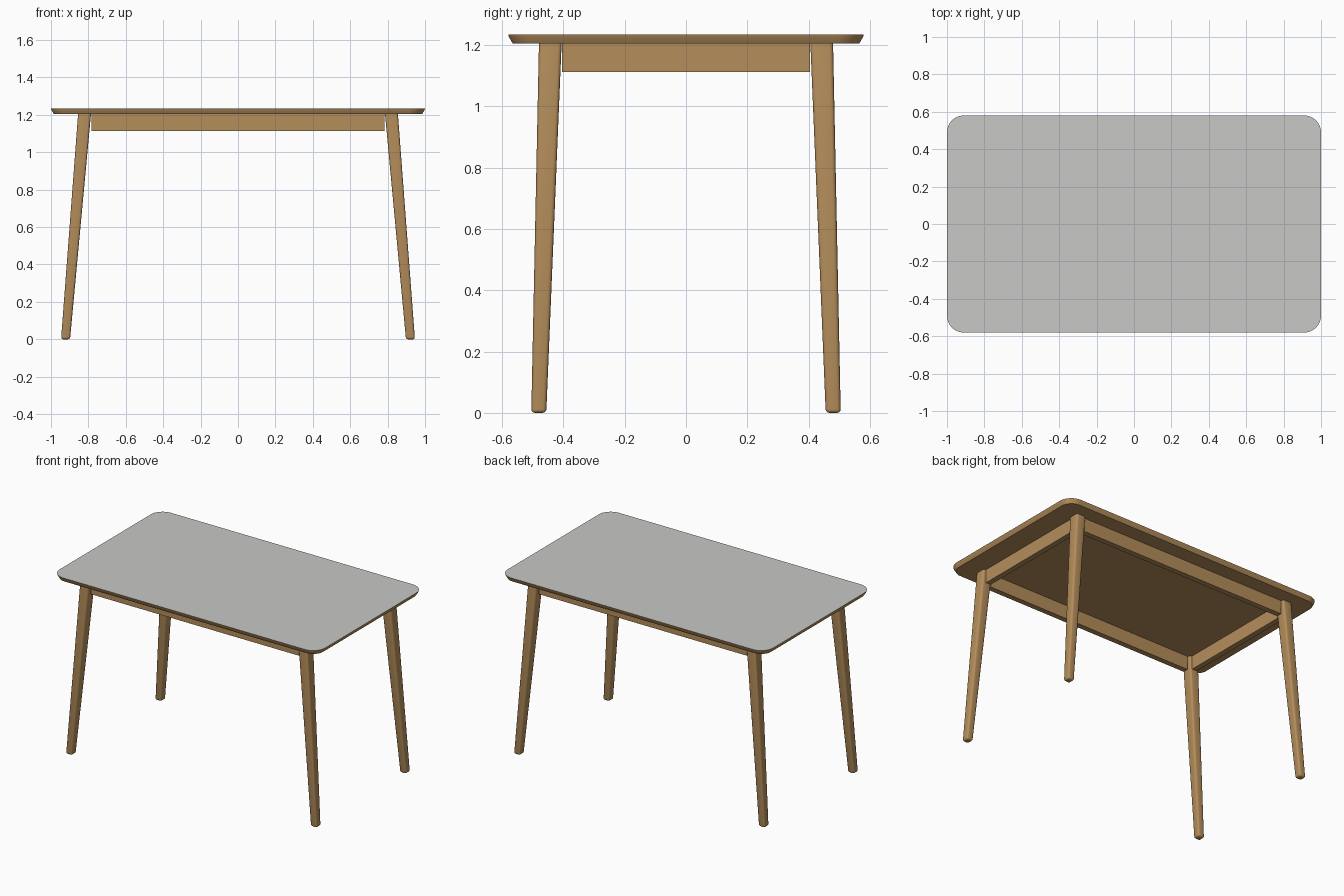
import bpy, bmesh, math

cube = bpy.data.objects.get("Cube")
if cube:
    bpy.data.objects.remove(cube, do_unlink=True)


def material(name, color):
    m = bpy.data.materials.new(name)
    m.use_nodes = True
    m.diffuse_color = (*color, 1)
    bsdf = next(n for n in m.node_tree.nodes if n.type == 'BSDF_PRINCIPLED')
    bsdf.inputs["Base Color"].default_value = (*color, 1)
    return m


wood = material("light wood", (0.46, 0.27, 0.105))
grey = material("pale grey laminate", (0.58, 0.58, 0.565))


def loft(name, rings, mats, bevel=0.0, segments=3):
    """Skin a closed solid through matching rings of points, bottom to top."""
    bm = bmesh.new()
    loops = [[bm.verts.new(p) for p in ring] for ring in rings]
    n = len(loops[0])
    for low, high in zip(loops, loops[1:]):
        for i in range(n):
            j = (i + 1) % n
            bm.faces.new((low[i], low[j], high[j], high[i]))
    bm.faces.new(loops[0][::-1])
    top = bm.faces.new(loops[-1])
    top.material_index = len(mats) - 1
    bmesh.ops.recalc_face_normals(bm, faces=bm.faces)
    if bevel:
        edges = [e for e in bm.edges if any(v not in loops[-1] for v in e.verts)]
        bmesh.ops.bevel(bm, geom=edges, offset=bevel, segments=segments,
                        profile=0.5, affect='EDGES', clamp_overlap=True)
    me = bpy.data.meshes.new(name)
    bm.to_mesh(me)
    bm.free()
    for m in mats:
        me.materials.append(m)
    ob = bpy.data.objects.new(name, me)
    bpy.context.collection.objects.link(ob)
    bpy.ops.object.select_all(action='DESELECT')
    ob.select_set(True)
    bpy.context.view_layer.objects.active = ob
    bpy.ops.object.shade_smooth_by_angle(angle=math.radians(35))
    return ob


def rectangle(x0, x1, y0, y1, z):
    return [(x0, y0, z), (x1, y0, z), (x1, y1, z), (x0, y1, z)]


def rounded(hx, hy, r, z, steps=10):
    pts = []
    for k, (sx, sy) in enumerate(((1, 1), (-1, 1), (-1, -1), (1, -1))):
        for i in range(steps + 1):
            a = math.pi / 2 * (k + i / steps)
            pts.append((sx * (hx - r) + r * math.cos(a),
                        sy * (hy - r) + r * math.sin(a), z))
    return pts


# Table top: wooden slab with an undercut edge and a grey upper face
UNDER, TOP = 1.205, 1.235
loft("table_top", [rounded(0.985, 0.565, 0.075, UNDER),
                   rounded(0.998, 0.578, 0.088, TOP - 0.008),
                   rounded(1.0, 0.58, 0.09, TOP)], [wood, grey])

# Splayed, tapered legs
for sx, side in ((1, "left"), (-1, "right")):
    for sy, end in ((-1, "front"), (1, "back")):
        foot = rectangle(sx * 0.898, sx * 0.946, sy * 0.456, sy * 0.505, 0)
        head = rectangle(sx * 0.786, sx * 0.855, sy * 0.406, sy * 0.48, UNDER)
        loft(f"{end}_{side}_leg", [foot, head], [wood], bevel=0.012)


# Apron rails between the legs
def rail(name, x0, x1, y0, y1):
    loft(name, [rectangle(x0, x1, y0, y1, 1.113),
                rectangle(x0, x1, y0, y1, UNDER)], [wood])


for s, end, side in ((-1, "front", "right"), (1, "back", "left")):
    rail(f"{end}_apron", -0.782, 0.782, s * 0.425, s * 0.462)
    rail(f"{side}_apron", s * 0.802, s * 0.839, -0.404, 0.404)
